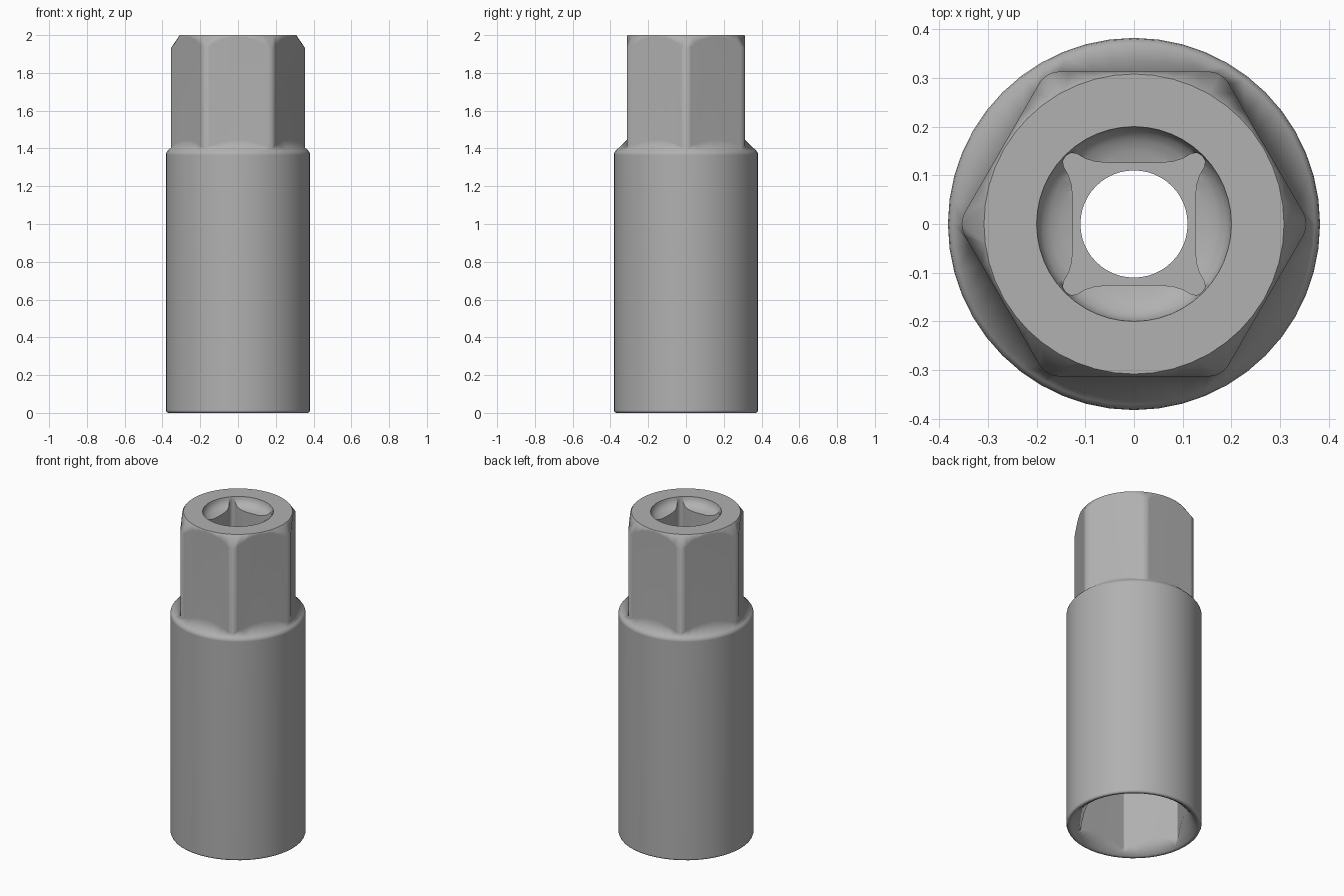
import bpy, bmesh, math

if "Cube" in bpy.data.objects:
    bpy.data.objects.remove(bpy.data.objects["Cube"])

SEG = 48


def stack(name, rings):
    """Closed solid from a stack of equal-length rings of 3D points."""
    bm = bmesh.new()
    loops = [[bm.verts.new(p) for p in ring] for ring in rings]
    n = len(loops[0])
    for a, b in zip(loops, loops[1:]):
        for i in range(n):
            j = (i + 1) % n
            bm.faces.new((a[i], a[j], b[j], b[i]))
    bm.faces.new(loops[0][::-1])
    bm.faces.new(loops[-1])
    bmesh.ops.recalc_face_normals(bm, faces=bm.faces)
    mesh = bpy.data.meshes.new(name)
    bm.to_mesh(mesh)
    bm.free()
    obj = bpy.data.objects.new(name, mesh)
    bpy.context.collection.objects.link(obj)
    return obj


def lathe(name, profile, seg=SEG):
    turn = [2 * math.pi * i / seg for i in range(seg)]
    return stack(name, [[(r * math.cos(t), r * math.sin(t), z) for t in turn]
                        for r, z in profile])


def prism(name, outline, z0, z1):
    return stack(name, [[(x, y, z) for x, y in outline] for z in (z0, z1)])


def rounded_hex(apothem, radius, steps):
    """Hexagon with corners on the x axis, each corner rounded."""
    c = (apothem - radius) / math.cos(math.pi / 6)
    pts = []
    for k in range(6):
        mid = math.radians(60 * k)
        for s in range(steps + 1):
            a = mid + math.radians(-30 + 60 * s / steps)
            pts.append((c * math.cos(mid) + radius * math.cos(a),
                        c * math.sin(mid) + radius * math.sin(a)))
    return pts


def boolean(target, tool, operation):
    mod = target.modifiers.new(operation, 'BOOLEAN')
    mod.operation, mod.solver, mod.object = operation, 'EXACT', tool
    bpy.context.view_layer.objects.active = target
    bpy.ops.object.modifier_apply(modifier=mod.name)
    bpy.data.objects.remove(tool)


# Round lower barrel with eased rim and conical shoulder
socket = lathe("socket_body", [(0.370, 0), (0.378, 0.004), (0.382, 0.014),
                               (0.382, 1.365), (0.380, 1.377), (0.372, 1.388),
                               (0.290, 1.468)])

# Hex head, its top corners turned down to a cone
head = prism("hex_head", rounded_hex(0.313, 0.05, 6), 1.2, 2.0)
boolean(head, lathe("head_chamfer", [(0.45, 1.0), (0.45, 1.795), (0.308, 2.0)]),
        'INTERSECT')
boolean(socket, head, 'UNION')

# Turned cavity: entry cone, bore, through hole, dished recess at the top
boolean(socket, lathe("bore", [(0.374, -0.01), (0.358, 0.004), (0.346, 0.010),
                               (0.272, 0.080), (0.272, 1.25), (0.11, 1.34),
                               (0.11, 1.938), (0.125, 1.940), (0.150, 1.945),
                               (0.172, 1.954), (0.188, 1.967), (0.197, 1.983),
                               (0.200, 2.0), (0.200, 2.02)]), 'DIFFERENCE')

# Hex opening at the bottom
boolean(socket, prism("hex_opening", rounded_hex(0.279, 0.01, 3), -0.05, 0.7),
        'DIFFERENCE')

# Square drive hole with relieved corners
half = [(0.125, 0.05), (0.128, 0.08), (0.134, 0.1), (0.144, 0.117), (0.146, 0.129)]
corner = half + [(0.140, 0.140)] + [(y, x) for x, y in reversed(half)]
drive = []
for k in range(4):
    c, s = round(math.cos(k * math.pi / 2)), round(math.sin(k * math.pi / 2))
    drive += [(c * x - s * y, s * x + c * y) for x, y in corner]
boolean(socket, prism("drive_hole", drive, 1.5, 2.05), 'DIFFERENCE')

# Dark steel
steel = bpy.data.materials.new("dark_steel")
steel.diffuse_color = (0.44, 0.44, 0.44, 1)
steel.use_nodes = True
steel.node_tree.nodes["Principled BSDF"].inputs["Base Color"].default_value = steel.diffuse_color
socket.data.materials.clear()
socket.data.materials.append(steel)
for poly in socket.data.polygons:
    poly.material_index = 0

# Smooth shading with softened chamfer edges
bpy.ops.object.select_all(action='DESELECT')
socket.select_set(True)
bpy.context.view_layer.objects.active = socket
bpy.ops.object.shade_smooth_by_angle(angle=math.radians(50))
weighted = socket.modifiers.new("weighted_normals", 'WEIGHTED_NORMAL')
weighted.keep_sharp = True
